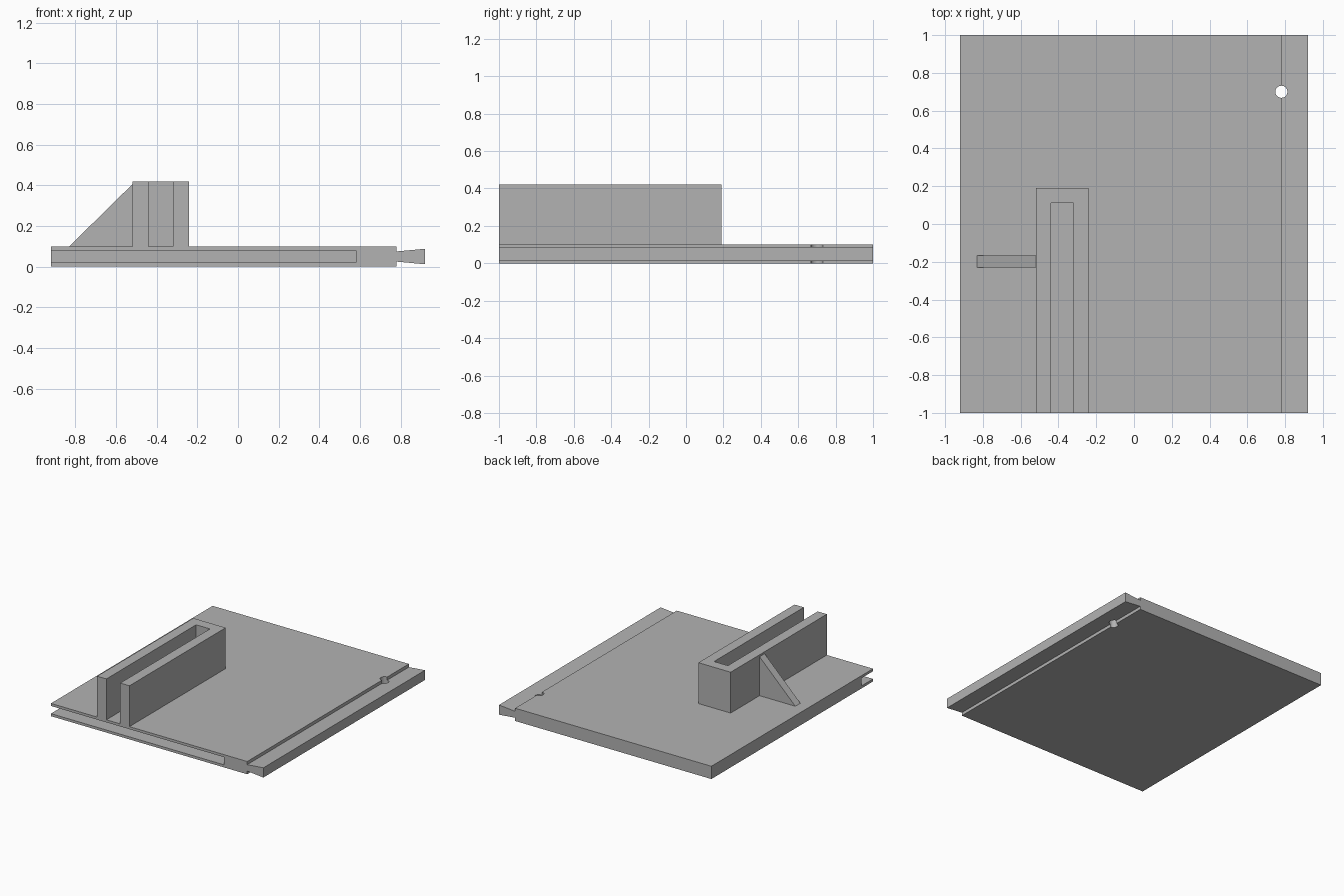
import bpy, bmesh
from mathutils import Matrix, Vector

if "Cube" in bpy.data.objects:
    bpy.data.objects.remove(bpy.data.objects["Cube"], do_unlink=True)

grey = bpy.data.materials.new("plain grey")
grey.use_nodes = True
colour = (0.45, 0.45, 0.45, 1)
grey.diffuse_color = colour
grey.node_tree.nodes["Principled BSDF"].inputs["Base Color"].default_value = colour


def finish(name, bm):
    bmesh.ops.recalc_face_normals(bm, faces=bm.faces)
    mesh = bpy.data.meshes.new(name)
    bm.to_mesh(mesh)
    bm.free()
    mesh.materials.append(grey)
    obj = bpy.data.objects.new(name, mesh)
    bpy.context.collection.objects.link(obj)
    return obj


def extrude(name, points, depth):
    """Raise a flat outline along the depth vector."""
    bm = bmesh.new()
    face = bm.faces.new([bm.verts.new(p) for p in points])
    new = bmesh.ops.extrude_face_region(bm, geom=[face])["geom"]
    verts = [v for v in new if isinstance(v, bmesh.types.BMVert)]
    bmesh.ops.translate(bm, verts=verts, vec=Vector(depth))
    return finish(name, bm)


def along_y(name, outline, y0, y1):
    return extrude(name, [(x, y0, z) for x, z in outline], (0, y1 - y0, 0))


def box(x0, x1, z0, z1):
    return [(x0, z0), (x1, z0), (x1, z1), (x0, z1)]


def cut(obj, cutter):
    mod = obj.modifiers.new("cut", "BOOLEAN")
    mod.operation = "DIFFERENCE"
    mod.solver = "EXACT"
    mod.object = cutter
    bpy.context.view_layer.objects.active = obj
    bpy.ops.object.modifier_apply(modifier=mod.name)


# Base plate and the flared rail along its left edge
plate = along_y("base_plate", box(-0.92, 0.78, 0, 0.1), -1, 1)
rail = along_y("flared_rail", [(0.78, 0.025), (0.92, 0.012),
                               (0.92, 0.088), (0.78, 0.075)], -1, 1)

# Slot open to the front and right, and a round hole on the seam
slot = along_y("slot_cutter", box(-1, 0.58, 0.02, 0.08), -1.1, -0.86)
bm = bmesh.new()
bmesh.ops.create_cone(bm, cap_ends=True, segments=32, radius1=0.032, radius2=0.032,
                      depth=0.4, matrix=Matrix.Translation((0.78, 0.7, 0.05)))
hole = finish("hole_cutter", bm)
cut(plate, slot)
cut(plate, hole)
cut(rail, hole)
for cutter in (slot, hole):
    bpy.data.objects.remove(cutter, do_unlink=True)

# U-shaped upright channel, open to the front
channel = [(-0.52, -1), (-0.52, 0.19), (-0.24, 0.19), (-0.24, -1),
           (-0.32, -1), (-0.32, 0.11), (-0.44, 0.11), (-0.44, -1)]
extrude("upright_channel", [(x, y, 0.1) for x, y in channel], (0, 0, 0.32))

# Triangular brace beside the channel
along_y("brace", [(-0.83, 0.1), (-0.52, 0.1), (-0.52, 0.405)], -0.23, -0.167)
